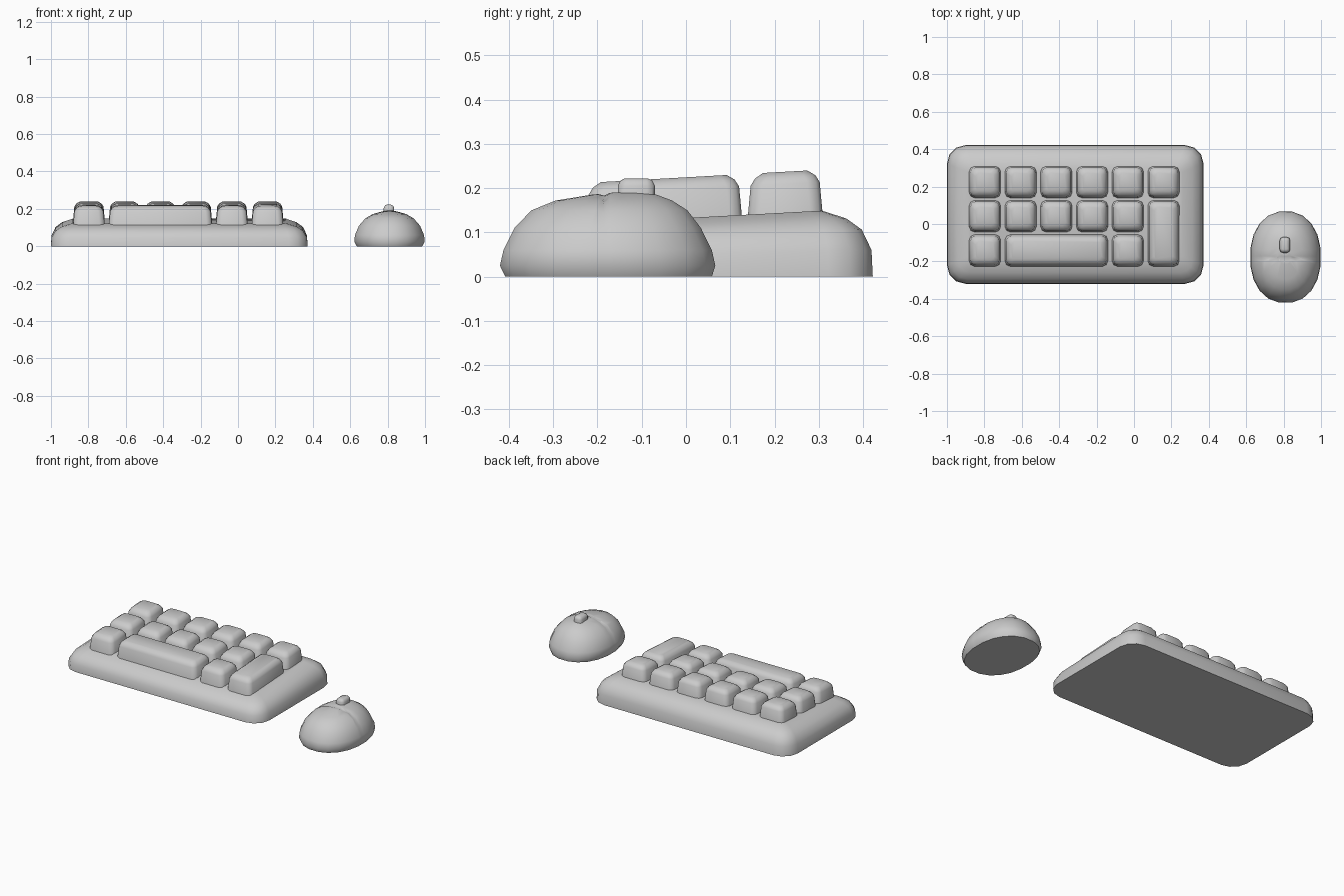
import bpy, bmesh, math

if "Cube" in bpy.data.objects:
    bpy.data.objects.remove(bpy.data.objects["Cube"])

SLOPE = 0.056


def rounded_rect(hx, hy, r, seg):
    pts = []
    for i, (sx, sy) in enumerate([(1, 1), (-1, 1), (-1, -1), (1, -1)]):
        for k in range(seg + 1):
            a = math.pi / 2 * (i + k / seg)
            pts.append((sx * (hx - r) + r * math.cos(a), sy * (hy - r) + r * math.sin(a)))
    return pts


def oval(hx, hy, n=20, p=2.2):
    pts = []
    for i in range(n):
        a = 2 * math.pi * (i + 0.5) / n
        c, s = math.cos(a), math.sin(a)
        pts.append((hx * math.copysign(abs(c) ** (2 / p), c), hy * math.copysign(abs(s) ** (2 / p), s)))
    return pts


def loft(rings):
    # rings are equal-length closed loops of 3D points, capped at both ends
    bm = bmesh.new()
    loops = [[bm.verts.new(p) for p in ring] for ring in rings]
    n = len(loops[0])
    for a, b in zip(loops, loops[1:]):
        for i in range(n):
            j = (i + 1) % n
            bm.faces.new((a[i], a[j], b[j], b[i]))
    bm.faces.new(loops[0][::-1])
    bm.faces.new(loops[-1])
    return bm


def finish(bm, name, angle=45):
    bmesh.ops.recalc_face_normals(bm, faces=bm.faces)
    me = bpy.data.meshes.new(name)
    bm.to_mesh(me)
    bm.free()
    ob = bpy.data.objects.new(name, me)
    bpy.context.collection.objects.link(ob)
    bpy.ops.object.select_all(action='DESELECT')
    bpy.context.view_layer.objects.active = ob
    ob.select_set(True)
    bpy.ops.object.shade_smooth_by_angle(angle=math.radians(angle))
    return ob


# keyboard case: pillow-edged slab whose top rises toward the back
rings = []
for z, inset in [(0, 0), (0.058, 0.003), (0.103, 0.025), (0.129, 0.06), (0.149, 0.115)]:
    ring = []
    for x, y in rounded_rect(0.686 - inset, 0.371 - inset, max(0.1 - 0.6 * inset, 0.03), 3):
        y += 0.051
        ring.append((x - 0.314, y, z * (0.1335 + 0.054 * y) / 0.15))
    rings.append(ring)
finish(loft(rings), "keyboard_case")


# keycaps: tapered, chamfered blocks following the slope
def key(name, x0, x1, y0, y1):
    cx, cy, hx, hy = (x0 + x1) / 2, (y0 + y1) / 2, (x1 - x0) / 2, (y1 - y0) / 2
    rings = []
    for z, inset, r in [(0.11, 0, 0.028), (0.197, 0.008, 0.028), (0.213, 0.018, 0.026), (0.2245, 0.036, 0.02)]:
        rings.append([(cx + x, cy + y, z + SLOPE * (cy + y))
                      for x, y in rounded_rect(hx - inset, hy - inset, r, 2)])
    finish(loft(rings), name)


cols = [(-0.883 + 0.191 * i, -0.711 + 0.191 * i) for i in range(6)]
rows = [(0.138, 0.31), (-0.045, 0.128), (-0.228, -0.055)]
for i, c in enumerate(cols):
    key(f"key_back_{i}", *c, *rows[0])
    if i < 5:
        key(f"key_middle_{i}", *c, *rows[1])
for i in (0, 4):
    key(f"key_front_{i}", *cols[i], *rows[2])
key("space_bar", cols[1][0], cols[3][1], *rows[2])
key("tall_key", *cols[5], rows[2][0], rows[1][1])

# mouse body: stacked ovals with a shallow seam across the top
rings = []
for z, hx, hy, cy in [(0, 0.177, 0.236, -0.175), (0.025, 0.19, 0.246, -0.177),
                      (0.06, 0.187, 0.238, -0.177), (0.11, 0.165, 0.213, -0.177),
                      (0.15, 0.130, 0.178, -0.173), (0.172, 0.09, 0.133, -0.163),
                      (0.185, 0.045, 0.075, -0.14), (0.19, 0.02, 0.035, -0.13)]:
    rings.append([(0.81 + x, cy + y, z) for x, y in oval(hx, hy)])
bm = loft(rings)
for y in (-0.172, -0.185, -0.198):
    bmesh.ops.bisect_plane(bm, geom=bm.verts[:] + bm.edges[:] + bm.faces[:],
                           plane_co=(0, y, 0), plane_no=(0, 1, 0))
for v in bm.verts:
    if abs(v.co.y + 0.185) < 1e-4 and v.co.z > 0.12:
        v.co.z -= 0.005
finish(bm, "mouse_body", 50)

# scroll wheel
rings = []
for z, inset in [(0.165, 0), (0.205, 0), (0.217, 0.006), (0.222, 0.016)]:
    rings.append([(0.807 + x, -0.112 + y, z)
                  for x, y in rounded_rect(0.028 - inset, 0.042 - inset, 0.018 - inset * 0.8, 2)])
finish(loft(rings), "scroll_wheel")
